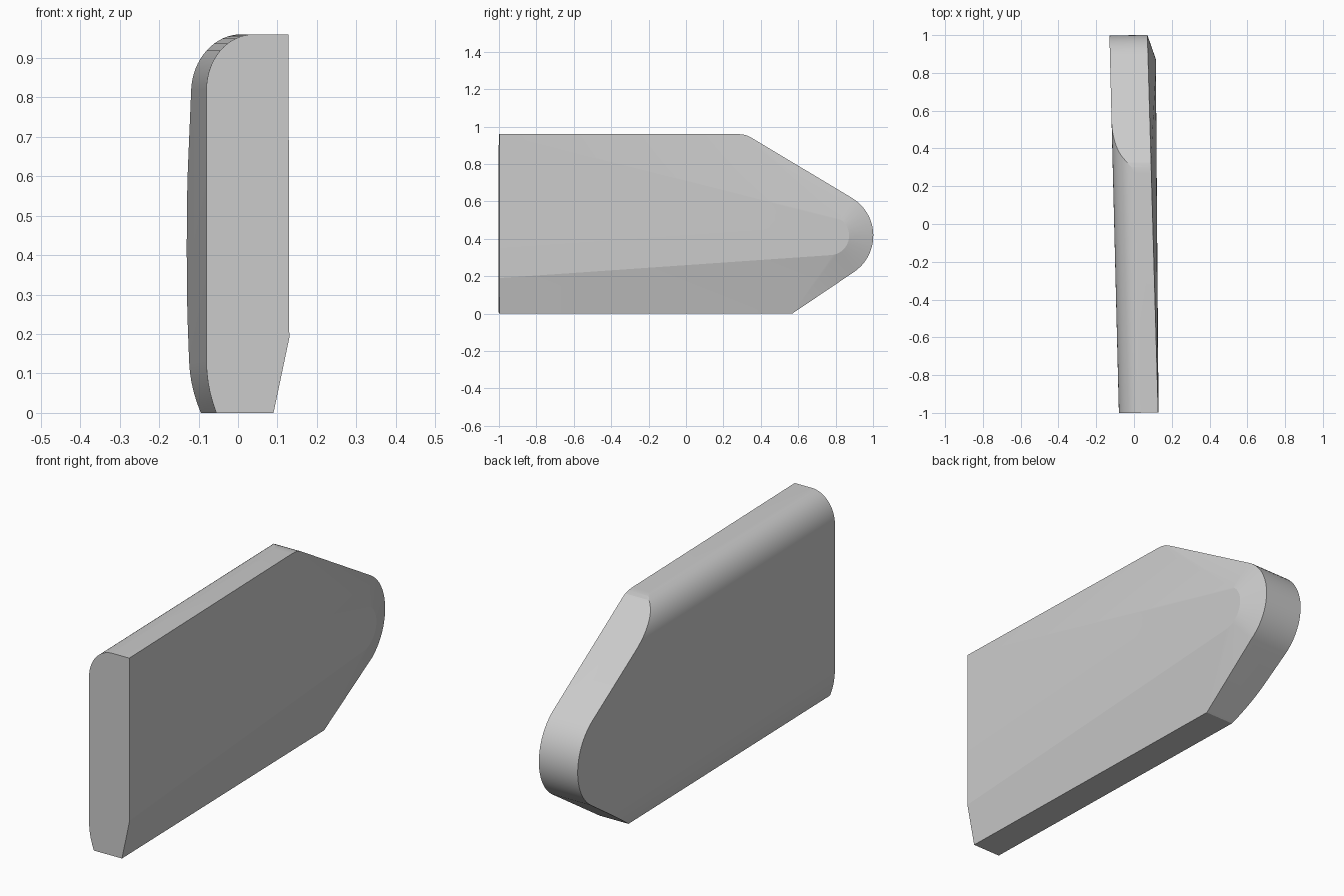
import bpy, bmesh
from math import cos, sin, radians, pi
from mathutils import Vector

cube = bpy.data.objects.get("Cube")
if cube:
    bpy.data.objects.remove(cube, do_unlink=True)

LEAN = -0.025            # sideways drift of the rear
NOSE = (0.765, 0.417)    # centre of the rounded nose (y, z)


def arc(radius, start, end, steps):
    """Points (y, z) around the nose centre."""
    for i in range(steps + 1):
        a = radians(start + (end - start) * i / steps)
        yield NOSE[0] + radius * cos(a), NOSE[1] + radius * sin(a)


def rim_x(y):
    return 0.128 - 0.0286 * (y + 1)


def ridge_x(y):
    return 0.13 - 0.0077 * (y + 1)


# Side outline with its rim, and the raised ridge of the outer face
nose = list(arc(0.235, -55, 59, 20))
top = [(0.345, 0.942), (0.325, 0.952), (0.30, 0.958), (0.27, 0.96), (-1, 0.96)]
rim = [(rim_x(y), y, z) for y, z in nose + top]
rim += [(0.09, -1, 0), (0.054, 0.567, 0)]
ridge = [(ridge_x(y), y, z) for y, z in arc(0.105, -90, 59, 16)]
ridge.append((0.13, -1, 0.19))

bm = bmesh.new()
for p in rim + ridge + [(-0.3, y, z) for x, y, z in rim]:
    bm.verts.new(p)
hull = bmesh.ops.convex_hull(bm, input=bm.verts[:])
loose = [v for v in bm.verts if not v.link_faces]
bmesh.ops.delete(bm, geom=loose, context='VERTS')

# Inner face: bowed foot, flat middle and rounded top shoulder
profile = [(-0.08 + 0.025 * (1 - i / 5) ** 2, 0.13 * i / 5) for i in range(6)]
profile += [(0.04 - 0.12 * cos(i * pi / 32), 0.82 + 0.14 * sin(i * pi / 32))
            for i in range(17)]
along = Vector((LEAN, 1, 0))
for (x0, z0), (x1, z1) in zip(profile, profile[1:]):
    normal = Vector((x1 - x0, 0, z1 - z0)).cross(along).normalized()
    if normal.x > 0:
        normal.negate()
    geom = bm.verts[:] + bm.edges[:] + bm.faces[:]
    cut = bmesh.ops.bisect_plane(bm, geom=geom, dist=1e-6, plane_co=(x0, -1, z0),
                                 plane_no=normal, clear_outer=True)
    edges = [e for e in cut["geom_cut"]
             if isinstance(e, bmesh.types.BMEdge) and e.is_boundary]
    if edges:
        bmesh.ops.holes_fill(bm, edges=edges, sides=0)

# Clean flat faces and square the ends to the lean
bmesh.ops.remove_doubles(bm, verts=bm.verts[:], dist=1e-5)
bmesh.ops.dissolve_limit(bm, angle_limit=radians(0.3), verts=bm.verts[:], edges=bm.edges[:])
for v in bm.verts:
    v.co.y -= LEAN * v.co.x * 0.8
bmesh.ops.recalc_face_normals(bm, faces=bm.faces[:])

mesh = bpy.data.meshes.new("panel")
bm.to_mesh(mesh)
bm.free()
panel = bpy.data.objects.new("pointed_panel", mesh)
bpy.context.collection.objects.link(panel)

# Single grey finish
grey = bpy.data.materials.new("light_grey")
grey.use_nodes = True
colour = (0.6, 0.6, 0.6, 1)
grey.diffuse_color = colour
grey.node_tree.nodes["Principled BSDF"].inputs["Base Color"].default_value = colour
mesh.materials.append(grey)

bpy.context.view_layer.objects.active = panel
panel.select_set(True)
bpy.ops.object.shade_smooth_by_angle(angle=radians(11))
